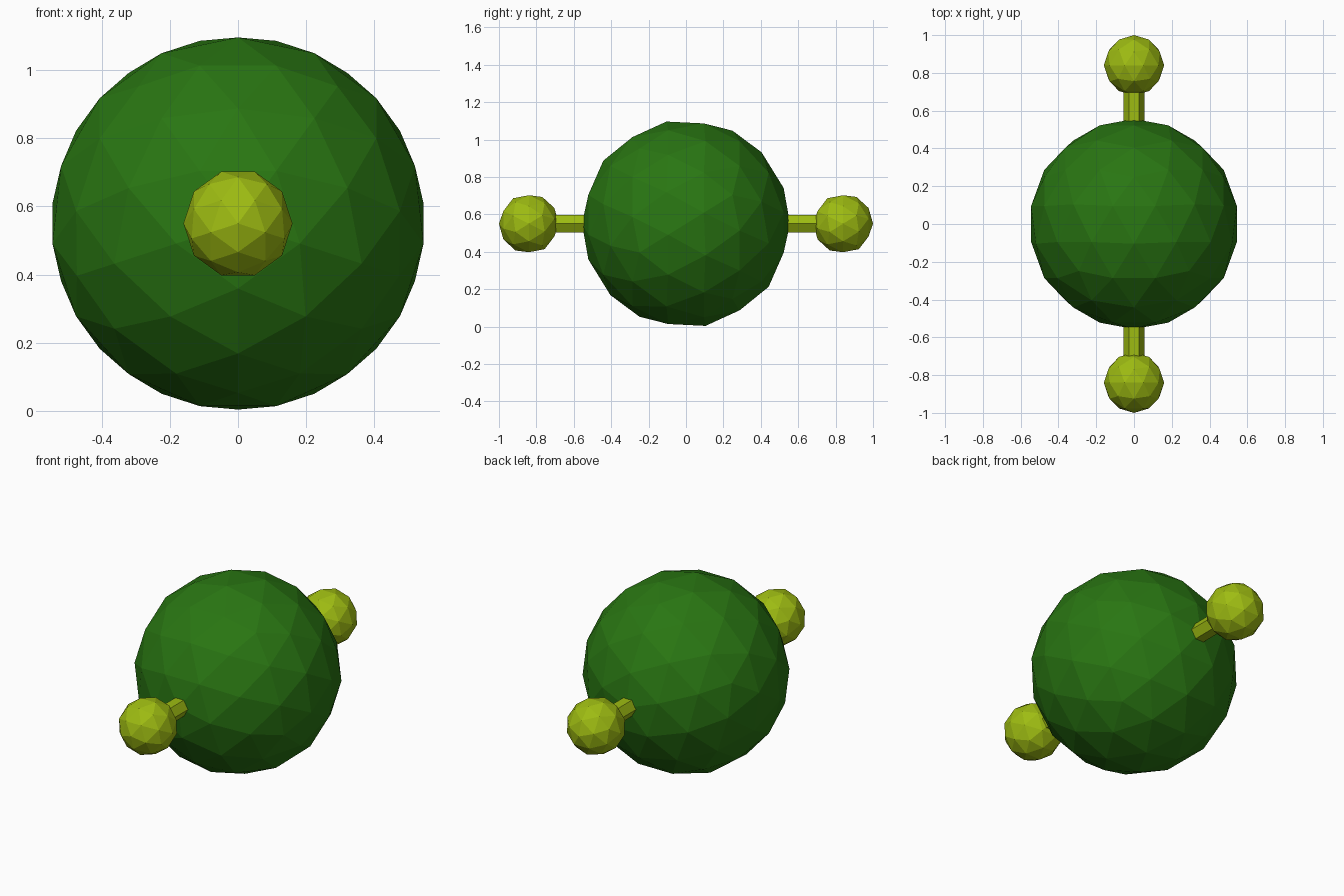
import bpy, bmesh
from math import radians
from mathutils import Matrix, Vector

if "Cube" in bpy.data.objects:
    bpy.data.objects.remove(bpy.data.objects["Cube"])

CENTRE_Z = 0.55


def material(name, rgb):
    m = bpy.data.materials.new(name)
    m.diffuse_color = (*rgb, 1)
    m.use_nodes = True
    m.node_tree.nodes["Principled BSDF"].inputs["Base Color"].default_value = m.diffuse_color
    return m


green = material("green", (0.022, 0.18, 0.006))
lime = material("lime", (0.34, 0.50, 0.006))


def finish(name, bm, loc, mat):
    bmesh.ops.recalc_face_normals(bm, faces=bm.faces)
    me = bpy.data.meshes.new(name)
    bm.to_mesh(me)
    bm.free()
    me.materials.append(mat)
    ob = bpy.data.objects.new(name, me)
    ob.location = loc
    bpy.context.collection.objects.link(ob)
    return ob


def faceted_ball(name, radius, splits, loc, mat):
    """Icosahedron with each edge split into equal parts, poles along y."""
    bm = bmesh.new()
    bmesh.ops.create_icosphere(bm, subdivisions=1, radius=1)
    bmesh.ops.subdivide_edges(bm, edges=bm.edges[:], cuts=splits - 1, use_grid_fill=True)
    bmesh.ops.triangulate(bm, faces=bm.faces[:])
    for v in bm.verts:
        v.co = v.co.normalized() * radius
    turn = Matrix.Rotation(radians(90), 4, 'X') @ Matrix.Rotation(radians(-90), 4, 'Z')
    bm.transform(turn)
    return finish(name, bm, loc, mat)


# Large central ball
faceted_ball("body_ball", 0.556, 3, (0, 0, CENTRE_Z), green)

# Small ball at each end
for name, side in (("front_knob", -1), ("back_knob", 1)):
    faceted_ball(name, 0.16, 2, (0, side * 0.84, CENTRE_Z), lime)

# Six-sided rod joining the knobs, with corners pointing to the sides
bm = bmesh.new()
bmesh.ops.create_cone(bm, cap_ends=True, segments=6, radius1=0.055, radius2=0.055, depth=1.6)
bm.transform(Matrix.Rotation(radians(90), 4, 'X'))
if max(v.co.x for v in bm.verts) < 0.054:
    bm.transform(Matrix.Rotation(radians(30), 4, 'Y'))
finish("rod", bm, (0, 0, CENTRE_Z), lime)
